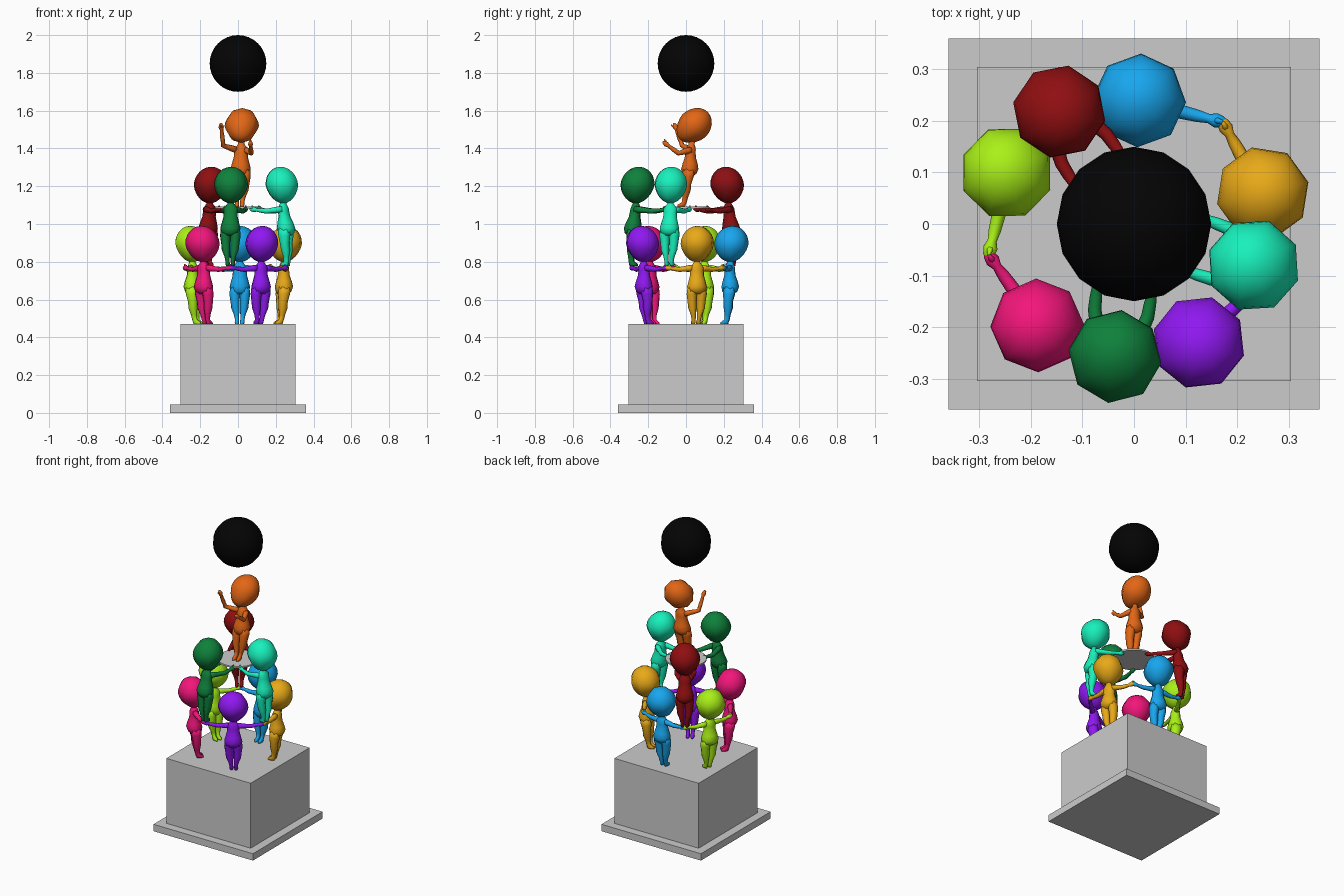
import bpy, bmesh, math
from mathutils import Vector, Matrix

if "Cube" in bpy.data.objects:
    bpy.data.objects.remove(bpy.data.objects["Cube"])


def material(name, rgb):
    m = bpy.data.materials.new(name)
    m.diffuse_color = [(c / 255) ** 2.2 for c in rgb] + [1]
    m.use_nodes = True
    m.node_tree.nodes["Principled BSDF"].inputs["Base Color"].default_value = m.diffuse_color
    return m


def finish(bm, name, mat=None, smooth=False):
    bmesh.ops.recalc_face_normals(bm, faces=bm.faces)
    me = bpy.data.meshes.new(name)
    for f in bm.faces:
        f.smooth = smooth
    bm.to_mesh(me)
    bm.free()
    ob = bpy.data.objects.new(name, me)
    bpy.context.collection.objects.link(ob)
    if mat:
        me.materials.append(mat)


def box(name, half, z0, z1):
    bm = bmesh.new()
    bmesh.ops.create_cube(bm, size=1)
    bmesh.ops.scale(bm, vec=(2 * half, 2 * half, z1 - z0), verts=bm.verts)
    bmesh.ops.translate(bm, vec=(0, 0, (z0 + z1) / 2), verts=bm.verts)
    finish(bm, name)


def bridge(bm, rings):
    """Skin a list of point rings and close both ends."""
    vs = [[bm.verts.new(p) for p in r] for r in rings]
    n = len(vs[0])
    for a, b in zip(vs, vs[1:]):
        for i in range(n):
            bm.faces.new((a[i], a[(i + 1) % n], b[(i + 1) % n], b[i]))
    bm.faces.new(vs[0][::-1])
    bm.faces.new(vs[-1])


def circle(n):
    return [(math.cos(2 * math.pi * i / n), math.sin(2 * math.pi * i / n)) for i in range(n)]


def tube(bm, pts, radii, n=8):
    """Round tube along a path of points."""
    rings = []
    for i, p in enumerate(pts):
        t = (pts[min(i + 1, len(pts) - 1)] - pts[max(i - 1, 0)]).normalized()
        up = Vector((0, 0, 1)) if abs(t.z) < 0.9 else Vector((0, 1, 0))
        u = t.cross(up).normalized()
        v = t.cross(u)
        rings.append([p + (u * c + v * s) * radii[i] for c, s in circle(n)])
    bridge(bm, rings)


# Rings are (x, y, z, half width, half depth), feet at z = 0, front at -y
TORSO = [(0, .004, .16, .030, .026), (0, .006, .175, .050, .042), (0, .007, .20, .054, .048),
         (0, .005, .23, .046, .041), (0, .002, .26, .038, .031), (0, 0, .285, .037, .029),
         (0, 0, .303, .038, .027), (0, 0, .318, .027, .022), (0, 0, .33, .017, .017),
         (0, 0, .36, .016, .016)]
LEG = [(.014, -.014, 0, .010, .022), (.014, -.012, .010, .012, .022), (.014, 0, .024, .011, .014),
       (.017, .002, .05, .014, .016), (.023, .003, .085, .022, .024), (.025, .001, .12, .024, .025),
       (.027, .003, .16, .028, .032), (.027, .005, .20, .024, .034)]


def figure(name, rgb, feet, head, yaw, arms, tilt=0, height=.525):
    """One person: feet and head positions, yaw, and (elbow, hand) for the -x and +x arms."""
    bm = bmesh.new()
    feet = Vector(feet)
    lean = Vector((head[0] - feet.x, head[1] - feet.y, 0))
    rot = Matrix.Rotation(yaw, 3, 'Z')
    k = height / .525

    def place(p):
        p = Vector(p)
        return feet + rot @ Vector((p.x, p.y, p.z * k)) + lean * (max(p.z, 0) / .43)

    def loft(rings, mirror=1, n=10):
        bridge(bm, [[place((mirror * x + c * rx, y + s * ry, z)) for c, s in circle(n)]
                    for x, y, z, rx, ry in rings])

    # torso and legs
    loft(TORSO)
    loft(LEG, 1)
    loft(LEG, -1)

    # egg-shaped eight-sided head
    tip = Matrix.Rotation(-tilt, 3, 'X')
    new = bmesh.ops.create_uvsphere(bm, u_segments=8, v_segments=12, radius=1)['verts']
    for v in new:
        taper = 1 - .13 * max(0, -v.co.z)
        q = Vector((v.co.x * .091 * taper, v.co.y * .091 * taper, v.co.z * .097))
        v.co = place(Vector((0, 0, .428)) + tip @ q)

    # arms with small hands and thumbs
    for side, (elbow, hand) in zip((-1, 1), arms):
        s = place((side * .024, 0, .300))
        hand = Vector(hand)
        e = Vector(elbow) if elbow else (s + hand) / 2 + Vector((0, 0, -.008))
        d = (hand - e).normalized()
        wrist = hand - d * .028
        tube(bm, [s, s.lerp(e, .3), s.lerp(e, .7), e, e.lerp(wrist, .5), wrist,
                  hand - d * .014, hand, hand + d * .010],
             [.017, .017, .014, .013, .012, .009, .014, .011, .004])
        base = hand - d * .018
        out = Vector((0, 0, 1)) if abs(d.z) < .7 else Vector((0, -1, 0))
        tube(bm, [base, base + d * .008 + out * .012, base + d * .018 + out * .019],
             [.006, .006, .003], 6)
    finish(bm, name, material(name + "_color", rgb), True)


# Square plinth
box("plinth_foot", .36, 0, .045)
box("plinth_block", .305, .045, .47)

# Lower ring of five people holding hands, listed clockwise
lower = [("blue", (30, 165, 238), (.01, .24)), ("gold", (232, 168, 30), (.25, .06)),
         ("purple", (142, 30, 240), (.126, -.23)), ("pink", (242, 28, 122), (-.188, -.197)),
         ("lime", (168, 240, 30), (-.247, .10))]
joints = [(.172, .198), (.255, -.105), (-.04, -.29), (-.282, -.06), (-.15, .24)]
for i, (col, rgb, (x, y)) in enumerate(lower):
    yaw = math.atan2(y, x) - math.pi / 2
    arms = [(None, (*joints[i - 1], .768)), (None, (*joints[i], .768))]
    figure(col + "_lower_figure", rgb, (x * .90, y * .90, .47), (x, y), yaw, arms, height=.52)

# Upper ring of three people standing on the joined hands and carrying the tray
upper = [("dark_red", (142, 22, 24), (-.145, .218)), ("green", (22, 128, 62), (-.037, -.257)),
         ("teal", (30, 240, 186), (.232, -.08))]
for col, rgb, (x, y) in upper:
    a = math.atan2(y, x)
    d = Vector((math.cos(a), math.sin(a), 0))
    w = Vector((d.y, -d.x, 0))
    arms = [(d * .175 + w * s * .052 + Vector((0, 0, 1.068)),
             d * .095 + w * s * .055 + Vector((0, 0, 1.078))) for s in (-1, 1)]
    figure(col + "_upper_figure", rgb, (x * 1.13, y * 1.13, .778), (x, y),
           a - math.pi / 2, arms)

# Round tray
bm = bmesh.new()
bmesh.ops.create_cone(bm, cap_ends=True, segments=32, radius1=.122, radius2=.122, depth=.01,
                      matrix=Matrix.Translation((0, 0, 1.087)))
finish(bm, "tray")

# Top person leaning back with raised arms
figure("orange_top_figure", (226, 102, 28), (.008, -.012, 1.092), (.02, .042), 0,
       [((-.078, -.02, 1.415), (-.09, -.06, 1.525)), ((.07, -.04, 1.375), (.066, -.115, 1.43))],
       tilt=math.radians(42))

# Black ball floating on top
bm = bmesh.new()
bmesh.ops.create_uvsphere(bm, u_segments=16, v_segments=16, radius=.15,
                          matrix=Matrix.Translation((0, 0, 1.85)))
finish(bm, "black_ball", material("ball_black", (12, 12, 12)), True)
